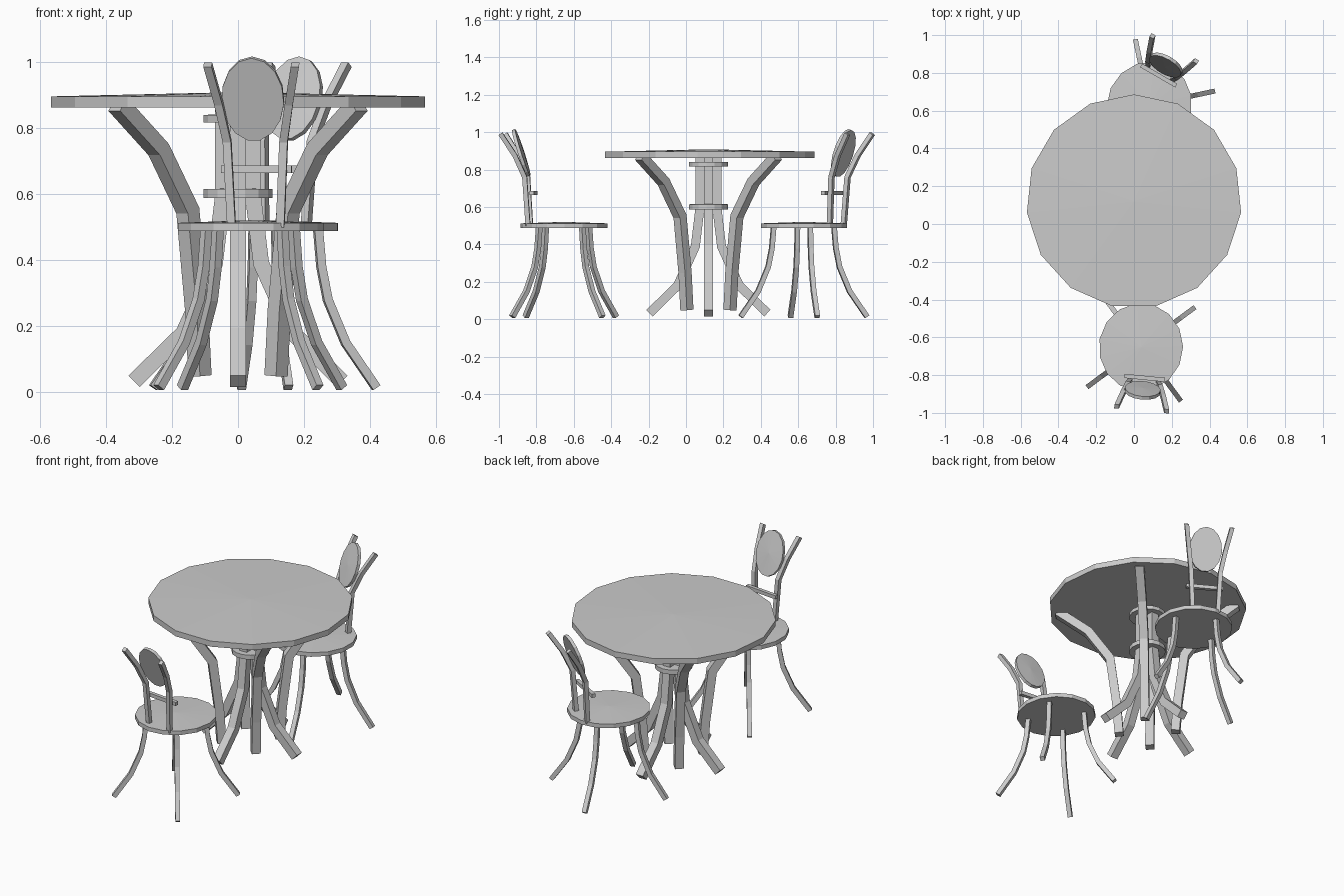
import bpy, bmesh
from math import sin, cos, pi, radians
from mathutils import Vector, Matrix

if "Cube" in bpy.data.objects:
    bpy.data.objects.remove(bpy.data.objects["Cube"])


def finish(bm, name, mat):
    bmesh.ops.recalc_face_normals(bm, faces=bm.faces)
    me = bpy.data.meshes.new(name)
    bm.to_mesh(me)
    bm.free()
    ob = bpy.data.objects.new(name, me)
    ob.matrix_world = mat
    bpy.context.collection.objects.link(ob)
    return ob


def disc(name, rx, ry, z0, z1, apex, mat, n=15):
    """Low-poly plate with a slightly peaked top; one corner points to +y."""
    bm = bmesh.new()
    rings = [[bm.verts.new((rx * sin(2 * pi * i / n), ry * cos(2 * pi * i / n), z))
              for i in range(n)] for z in (z0, z1)]
    top = bm.verts.new((0, 0, apex))
    bm.faces.new(rings[0])
    for i in range(n):
        j = (i + 1) % n
        bm.faces.new((rings[0][i], rings[0][j], rings[1][j], rings[1][i]))
        bm.faces.new((rings[1][i], rings[1][j], top))
    return finish(bm, name, mat)


def bar(name, path, w, side, mat):
    """Square bar swept along a path; side is the width direction."""
    pts = [Vector(p) for p in path]
    side = Vector(side).normalized()
    bm = bmesh.new()
    dirs = [(b - a).normalized() for a, b in zip(pts, pts[1:])]
    rings = []
    for i, p in enumerate(pts):
        d0, d1 = dirs[max(i - 1, 0)], dirs[min(i, len(dirs) - 1)]
        t = (d0 + d1).normalized()
        k = w / 2 / t.dot(d0)
        nrm = t.cross(side).normalized() * k
        s = side * w / 2
        rings.append([bm.verts.new(p + a * s + b * nrm)
                      for a, b in ((1, 1), (-1, 1), (-1, -1), (1, -1))])
    for r, q in zip(rings, rings[1:]):
        for i in range(4):
            j = (i + 1) % 4
            bm.faces.new((r[i], r[j], q[j], q[i]))
    bm.faces.new(rings[0])
    bm.faces.new(rings[-1])
    return finish(bm, name, mat)


def legs(name, profile, w, start, mat):
    """Four bars around the z axis from one (radius, height) profile."""
    for k in range(4):
        a = radians(start + 90 * k)
        bar(f"{name}_{k + 1}", [(r * cos(a), r * sin(a), z) for r, z in profile],
            w, (-sin(a), cos(a), 0), mat)


# table: top, two collars, inner splayed legs, outer flared supports
T = Matrix.Translation((0, 0.12, 0))
disc("table_top", 0.57, 0.566, 0.862, 0.896, 0.909, T)
disc("lower_collar", 0.105, 0.105, 0.588, 0.615, 0.618, T)
disc("upper_collar", 0.105, 0.105, 0.817, 0.84, 0.843, T)
legs("table_inner_leg", [(0.045, 0.865), (0.045, 0.6), (0.07, 0.39),
                         (0.165, 0.18), (0.315, 0.033)], 0.048, 0, T)
legs("table_outer_leg", [(0.515, 0.872), (0.34, 0.735), (0.215, 0.55),
                         (0.177, 0.25), (0.163, 0.05)], 0.05, 45, T)


def chair(tag, x, y, rot):
    M = Matrix.Translation((x, y, 0)) @ Matrix.Rotation(radians(rot), 4, 'Z')
    cx = -0.035  # the back sits slightly to one side
    disc(tag + "_seat", 0.223, 0.233, 0.488, 0.513, 0.521, M)
    legs(tag + "_leg", [(0.165, 0.495), (0.175, 0.38), (0.195, 0.28),
                        (0.25, 0.15), (0.345, 0.014)], 0.026, 42, M)
    # back posts
    for s, label in ((-1, "left"), (1, "right")):
        path = [(cx + s * h, d, z) for h, d, z in
                ((0.074, 0.183, 0.5), (0.086, 0.2, 0.76),
                 (0.107, 0.25, 0.875), (0.133, 0.325, 0.992))]
        bar(f"{tag}_{label}_post", path, 0.025, (1, 0, 0), M)
    # cross rail and oval back pad
    bar(tag + "_back_rail", [(cx - 0.107, 0.16, 0.675), (cx + 0.107, 0.16, 0.675)],
        0.022, (0, 1, 0), M)
    pad = M @ Matrix.Translation((-0.03, 0.226, 0.889)) @ Matrix.Rotation(radians(72), 4, 'X')
    disc(tag + "_back_pad", 0.095, 0.132, -0.01, 0.008, 0.013, pad)


chair("front_chair", 0.037, -0.652, 174.5)
chair("rear_chair", 0.081, 0.63, -30)
